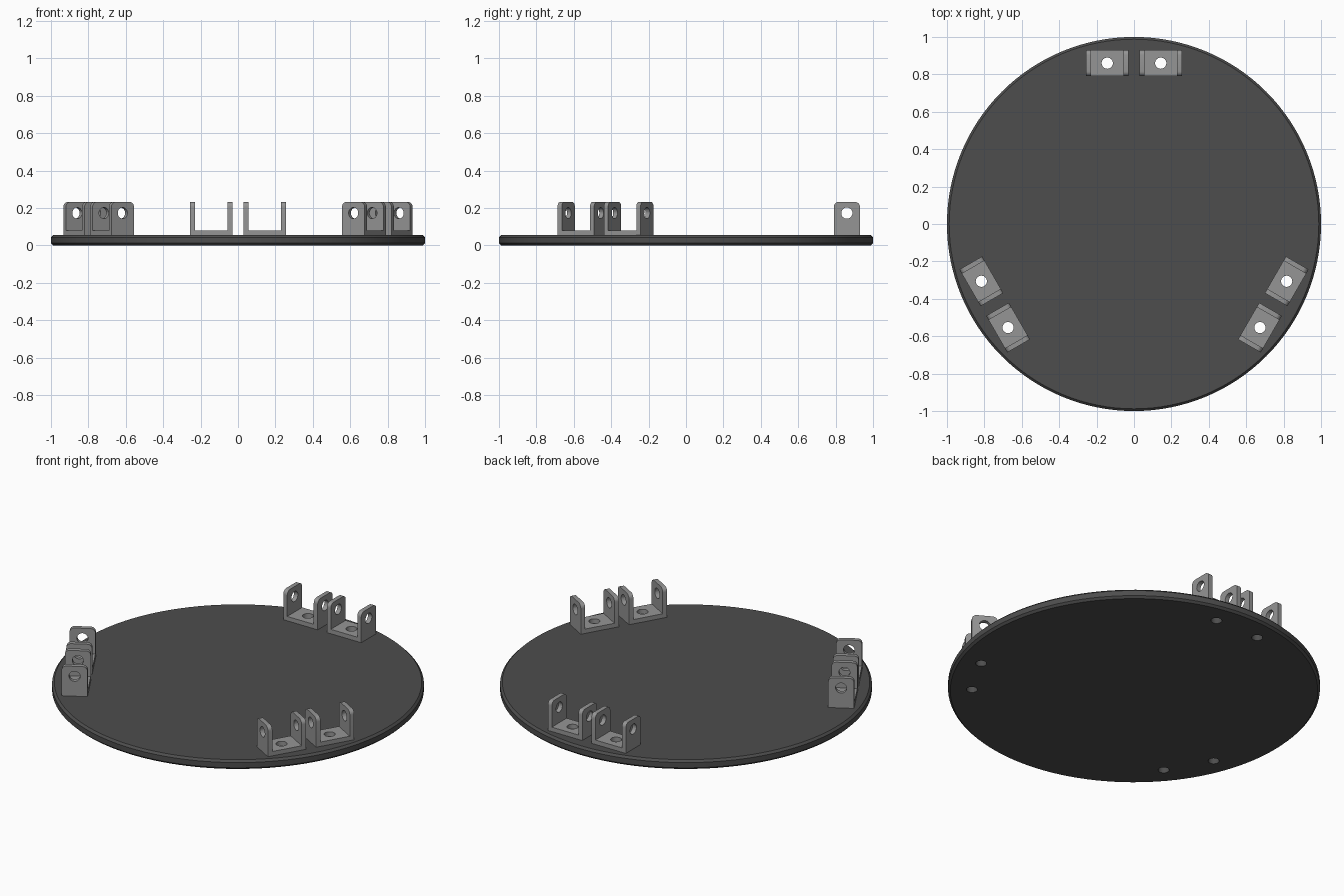
import bpy, bmesh
from math import pi, radians
from mathutils import Matrix, Vector

if "Cube" in bpy.data.objects:
    bpy.data.objects.remove(bpy.data.objects["Cube"])

DISC_T = 0.055            # disc thickness
BX, BY = 0.143, 0.86      # bracket position on the rear edge
W, D, H, T = 0.226, 0.14, 0.177, 0.026   # bracket size and sheet thickness
HOLE_R, HOLE_Z = 0.03, 0.118


def material(name, v):
    m = bpy.data.materials.new(name)
    m.diffuse_color = (v, v, v, 1)
    m.use_nodes = True
    m.node_tree.nodes["Principled BSDF"].inputs["Base Color"].default_value = m.diffuse_color
    return m


def make_object(name, bm, mat=None):
    bmesh.ops.recalc_face_normals(bm, faces=bm.faces)
    me = bpy.data.meshes.new(name)
    bm.to_mesh(me)
    bm.free()
    if mat:
        me.materials.append(mat)
    ob = bpy.data.objects.new(name, me)
    bpy.context.collection.objects.link(ob)
    return ob


def add_cylinder(bm, r, depth, matrix, segments=32):
    bmesh.ops.create_cone(bm, cap_ends=True, segments=segments, radius1=r,
                          radius2=r, depth=depth, matrix=matrix)


def activate(ob):
    bpy.ops.object.select_all(action='DESELECT')
    ob.select_set(True)
    bpy.context.view_layer.objects.active = ob


def drill(ob, matrices, depth):
    bm = bmesh.new()
    for m in matrices:
        add_cylinder(bm, HOLE_R, depth, m)
    cutter = make_object("hole_cutter", bm)
    cutter.hide_render = True
    mod = ob.modifiers.new("holes", 'BOOLEAN')
    mod.object, mod.operation, mod.solver = cutter, 'DIFFERENCE', 'EXACT'
    activate(ob)
    bpy.ops.object.modifier_apply(modifier=mod.name)
    bpy.data.objects.remove(cutter)
    bpy.ops.object.shade_smooth_by_angle(angle=radians(30))


# Bracket placements: a pair repeated three times round the disc
places = [Matrix.Rotation(radians(a), 4, 'Z') @ Matrix.Translation((s * BX, BY, DISC_T))
          for a in (0, 120, 240) for s in (-1, 1)]

# Base disc with chamfered rims and mounting holes
bm = bmesh.new()
add_cylinder(bm, 1.0, DISC_T, Matrix.Translation((0, 0, DISC_T / 2)), 128)
rims = [e for e in bm.edges if abs(e.verts[0].co.z - e.verts[1].co.z) < 1e-5]
bmesh.ops.bevel(bm, geom=rims, offset=0.012, segments=1, affect='EDGES')
disc = make_object("base_disc", bm, material("dark_grey", 0.075))
drill(disc, places, 0.3)

# U-shaped bracket: profile extruded in y, ear corners rounded
bm = bmesh.new()
h = W / 2
profile = [(-h, 0), (h, 0), (h, H), (h - T, H), (h - T, T),
           (-h + T, T), (-h + T, H), (-h, H)]
face = bm.faces.new([bm.verts.new((x, -D / 2, z)) for x, z in profile])
ext = bmesh.ops.extrude_face_region(bm, geom=[face])
bmesh.ops.translate(bm, vec=Vector((0, D, 0)),
                    verts=[g for g in ext['geom'] if isinstance(g, bmesh.types.BMVert)])
corners = [e for e in bm.edges
           if all(abs(v.co.z - H) < 1e-5 for v in e.verts)
           and abs(e.verts[0].co.y - e.verts[1].co.y) < 1e-5]
bmesh.ops.bevel(bm, geom=corners, offset=0.026, segments=6, profile=0.5, affect='EDGES')
bracket = make_object("bracket_1", bm, material("mid_grey", 0.3))

# Floor hole and the two ear holes
drill(bracket, [Matrix.Identity(4)], 0.12)
drill(bracket, [Matrix.Translation((0, 0, HOLE_Z)) @ Matrix.Rotation(pi / 2, 4, 'Y')], 0.5)

# Place the six brackets
bracket.matrix_world = places[0]
for i, m in enumerate(places[1:], 2):
    copy = bpy.data.objects.new(f"bracket_{i}", bracket.data)
    bpy.context.collection.objects.link(copy)
    copy.matrix_world = m
